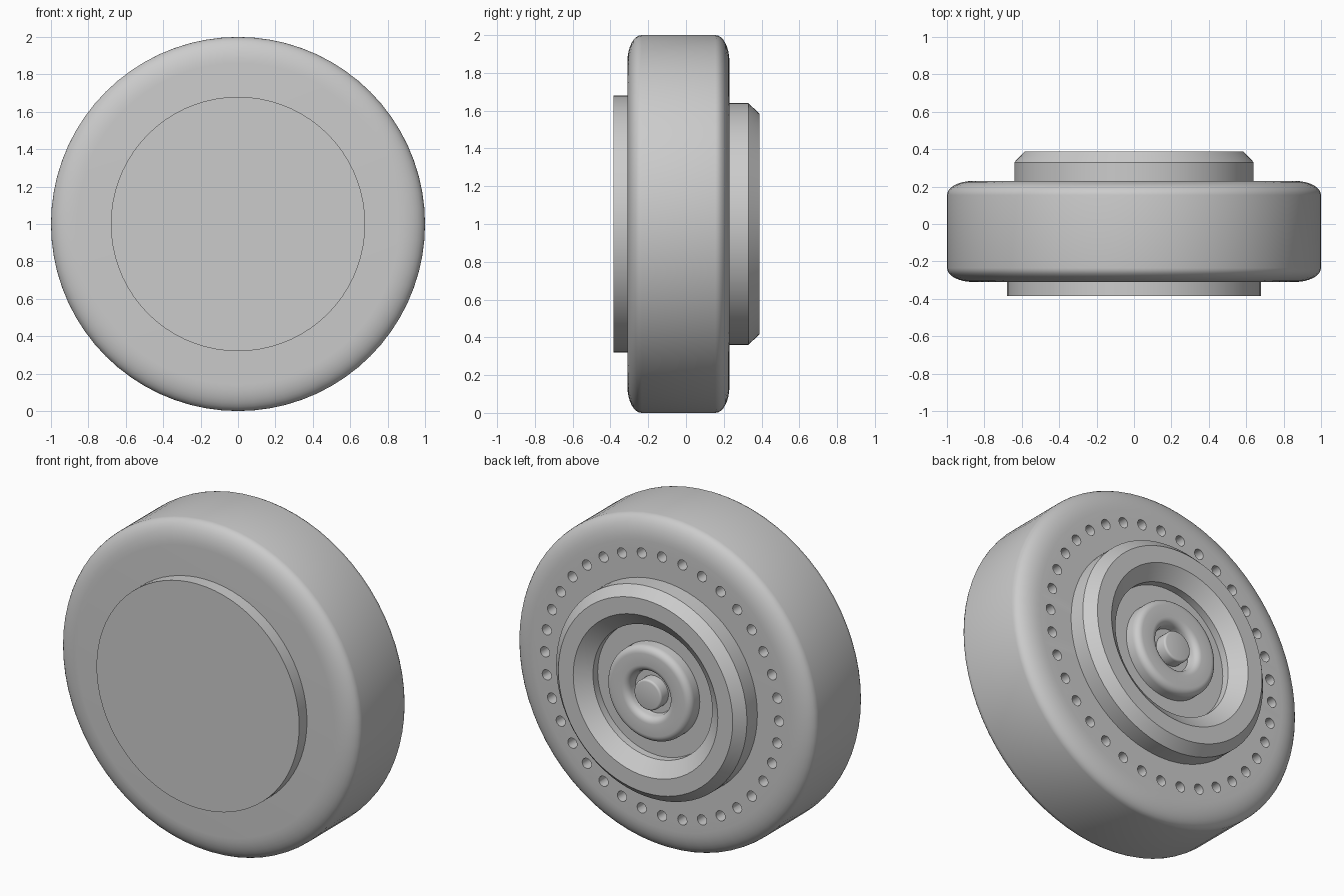
import bpy, bmesh, math
from mathutils import Matrix, Vector

if "Cube" in bpy.data.objects:
    bpy.data.objects.remove(bpy.data.objects["Cube"], do_unlink=True)

SEGMENTS = 72
CENTRE = Vector((0, 0, 1))

grey = bpy.data.materials.new("plain_grey")
grey.use_nodes = True
grey.diffuse_color = (0.6, 0.6, 0.6, 1)
grey.node_tree.nodes["Principled BSDF"].inputs["Base Color"].default_value = (0.6, 0.6, 0.6, 1)


def add_object(name, bm):
    bmesh.ops.recalc_face_normals(bm, faces=bm.faces)
    mesh = bpy.data.meshes.new(name)
    bm.to_mesh(mesh)
    bm.free()
    mesh.materials.append(grey)
    obj = bpy.data.objects.new(name, mesh)
    bpy.context.collection.objects.link(obj)
    return obj


def smooth(obj):
    bpy.ops.object.select_all(action="DESELECT")
    obj.select_set(True)
    bpy.context.view_layer.objects.active = obj
    bpy.ops.object.shade_smooth_by_angle(angle=math.radians(32))


def lathe(name, profile):
    """Spin a (radius, depth) profile about the y axis and cap both ends."""
    bm = bmesh.new()
    verts = [bm.verts.new((r, y, 1)) for r, y in profile]
    edges = [bm.edges.new(pair) for pair in zip(verts, verts[1:])]
    bmesh.ops.spin(bm, geom=verts + edges, cent=CENTRE, axis=(0, 1, 0),
                   angle=math.tau, steps=SEGMENTS, use_merge=False)
    bmesh.ops.remove_doubles(bm, verts=bm.verts, dist=0.0005)
    bmesh.ops.holes_fill(bm, edges=[e for e in bm.edges if e.is_boundary], sides=0)
    return add_object(name, bm)


def arc(r, y, dr, dy, start, end, steps=8):
    """Points along an elliptical arc, angles in degrees."""
    angles = [math.radians(start + (end - start) * i / steps) for i in range(steps + 1)]
    return [(r + dr * math.cos(a), y + dy * math.sin(a)) for a in angles]


# Thick wheel body with rounded rims
body = lathe("wheel_body",
             arc(0.86, -0.235, 0.14, 0.075, -90, 0) + arc(0.86, 0.155, 0.14, 0.075, 0, 90))

# Ring of drilled holes in the back face
bm = bmesh.new()
HOLES = 36
for i in range(HOLES):
    a = math.tau * i / HOLES
    place = Matrix.Translation(CENTRE + Vector((math.cos(a), 0, math.sin(a))) * 0.785)
    bmesh.ops.create_cone(bm, cap_ends=True, segments=16, radius1=0.031, radius2=0.031,
                          depth=0.6, matrix=place @ Matrix.Rotation(math.pi / 2, 4, "X"))
cutter = add_object("hole_cutter", bm)
cutter.hide_render = True
cutter.location.y = 0.0
cutter.hide_set(True)
drill = body.modifiers.new("drill_holes", "BOOLEAN")
drill.operation = "DIFFERENCE"
drill.solver = "EXACT"
drill.object = cutter
bpy.context.view_layer.objects.active = body
bpy.ops.object.modifier_apply(modifier=drill.name)
bpy.data.objects.remove(cutter, do_unlink=True)
smooth(body)

# Flat disc on the front
smooth(lathe("front_disc", [(0.68, -0.3), (0.68, -0.385)]))

# Chamfered hub on the back with a sloping dish and a sunken floor
smooth(lathe("back_hub", [(0.64, 0.2), (0.64, 0.33), (0.585, 0.388), (0.485, 0.388),
                          (0.4, 0.32), (0.4, 0.275)]))

# Rounded ring in the dish
smooth(lathe("centre_ring", [(0.285, 0.26)] + arc(0.245, 0.325, 0.04, 0.04, 0, 90, 6)
             + arc(0.175, 0.325, 0.04, 0.04, 90, 180, 6) + [(0.13, 0.3)]))

# Round button in the middle
smooth(lathe("centre_button", [(0.092, 0.28)] + arc(0.08, 0.358, 0.012, 0.012, 0, 90, 3)))
